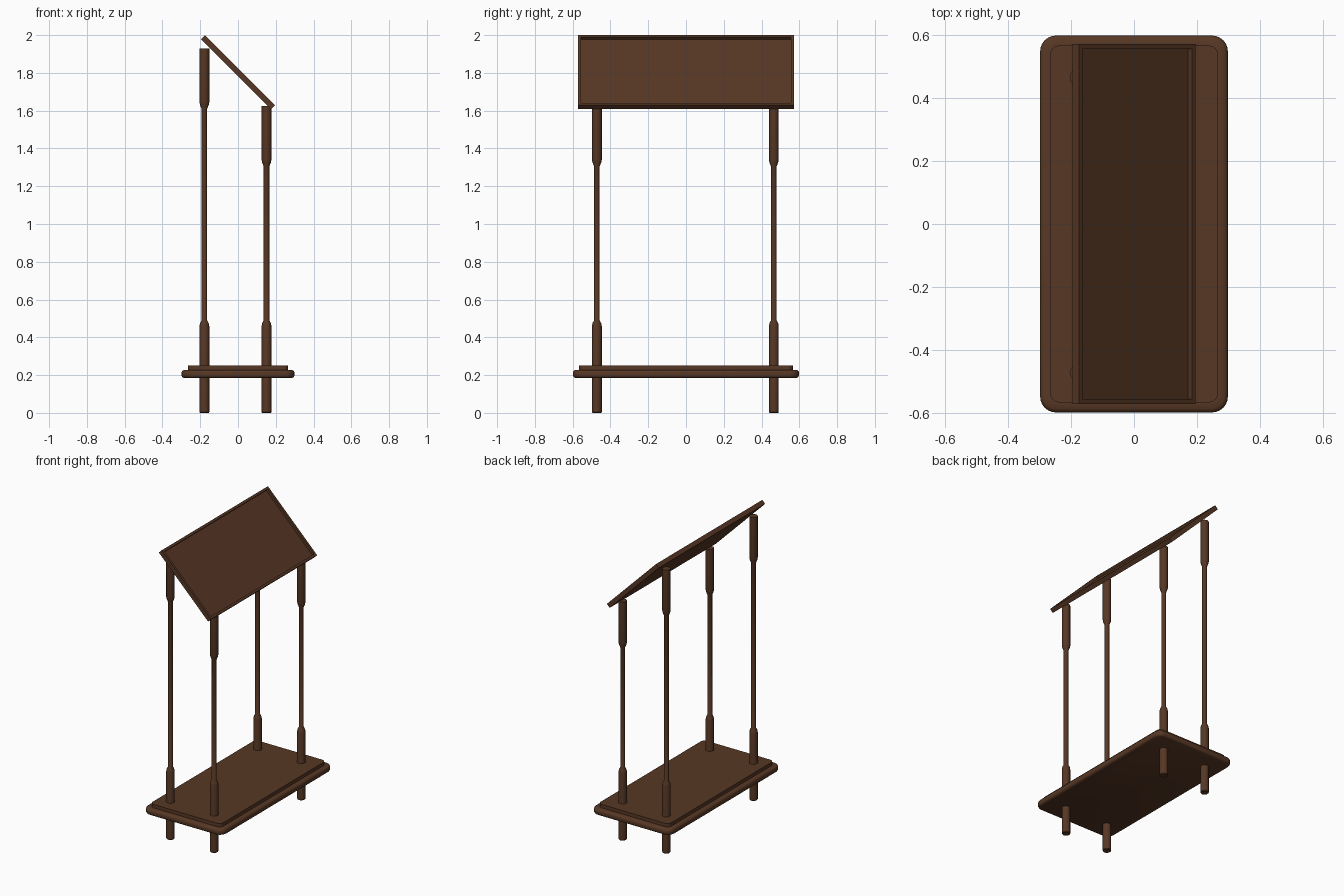
import bpy, bmesh, math
from mathutils import Matrix

if "Cube" in bpy.data.objects:
    bpy.data.objects.remove(bpy.data.objects["Cube"])

wood = bpy.data.materials.new("dark brown wood")
wood.diffuse_color = (0.095, 0.039, 0.018, 1)
wood.use_nodes = True
wood.node_tree.nodes["Principled BSDF"].inputs["Base Color"].default_value = wood.diffuse_color


def finish(name, bm, smooth=False):
    bmesh.ops.recalc_face_normals(bm, faces=bm.faces[:])
    mesh = bpy.data.meshes.new(name)
    bm.to_mesh(mesh)
    bm.free()
    mesh.materials.append(wood)
    ob = bpy.data.objects.new(name, mesh)
    bpy.context.collection.objects.link(ob)
    if smooth:
        bpy.ops.object.select_all(action='DESELECT')
        bpy.context.view_layer.objects.active = ob
        ob.select_set(True)
        bpy.ops.object.shade_smooth_by_angle(angle=math.radians(35))
    return ob


def loft(name, rings):
    """Skin a stack of equal-length point rings and cap both ends."""
    bm = bmesh.new()
    loops = [[bm.verts.new(p) for p in ring] for ring in rings]
    n = len(loops[0])
    for a, b in zip(loops, loops[1:]):
        for i in range(n):
            j = (i + 1) % n
            bm.faces.new((a[i], a[j], b[j], b[i]))
    bm.faces.new(loops[0])
    bm.faces.new(loops[-1])
    return finish(name, bm, True)


def rounded_rect(hx, hy, r, z, seg=6):
    pts = []
    for k, (sx, sy) in enumerate([(1, 1), (-1, 1), (-1, -1), (1, -1)]):
        for i in range(seg + 1):
            a = math.pi / 2 * (k + i / seg)
            pts.append((sx * (hx - r) + r * math.cos(a),
                        sy * (hy - r) + r * math.sin(a), z))
    return pts


def circle(x, y, r, z, n=20):
    return [(x + r * math.cos(math.tau * i / n),
             y + r * math.sin(math.tau * i / n), z) for i in range(n)]


# Shelf: moulded edge with a raised top panel (inset, height)
edge = [(0.012, 0.185), (0.004, 0.189), (0, 0.196), (0, 0.216), (0.004, 0.223),
        (0.012, 0.228), (0.032, 0.228), (0.032, 0.251)]
loft("shelf", [rounded_rect(0.298 - d, 0.598 - d, 0.05 - d * 0.7, z) for d, z in edge])

# Legs: thick ends, thin shaft; the back pair is taller
THICK, THIN = 0.026, 0.015
for label, x, top in (("tall_leg", -0.178, 1.93), ("short_leg", 0.151, 1.625)):
    for side, y in (("near", -0.472), ("far", 0.465)):
        prof = [(THICK - 0.003, 0), (THICK, 0.004), (THICK, 0.46), (THICK - 0.003, 0.475),
                (THIN, 0.49), (THIN, top - 0.32), (THICK - 0.003, top - 0.30),
                (THICK, top - 0.285), (THICK, top)]
        loft(f"{label}_{side}", [circle(x, y, r, z) for r, z in prof])

# Sloped board with a thin raised frame around a recessed face
bm = bmesh.new()
bmesh.ops.create_cube(bm, size=1, matrix=Matrix.Diagonal((0.524, 1.142, 0.03, 1)))
bm.normal_update()
face = max(bm.faces, key=lambda f: f.normal.z)
bmesh.ops.inset_region(bm, faces=[face], thickness=0.022)
inner = bmesh.ops.extrude_discrete_faces(bm, faces=[face])["faces"]
bmesh.ops.translate(bm, verts=inner[0].verts[:], vec=(0, 0, -0.018))
board = finish("sloped_board", bm)
board.matrix_world = (Matrix.Translation((0, 0, 1.804))
                      @ Matrix.Rotation(math.radians(45), 4, 'Y'))
